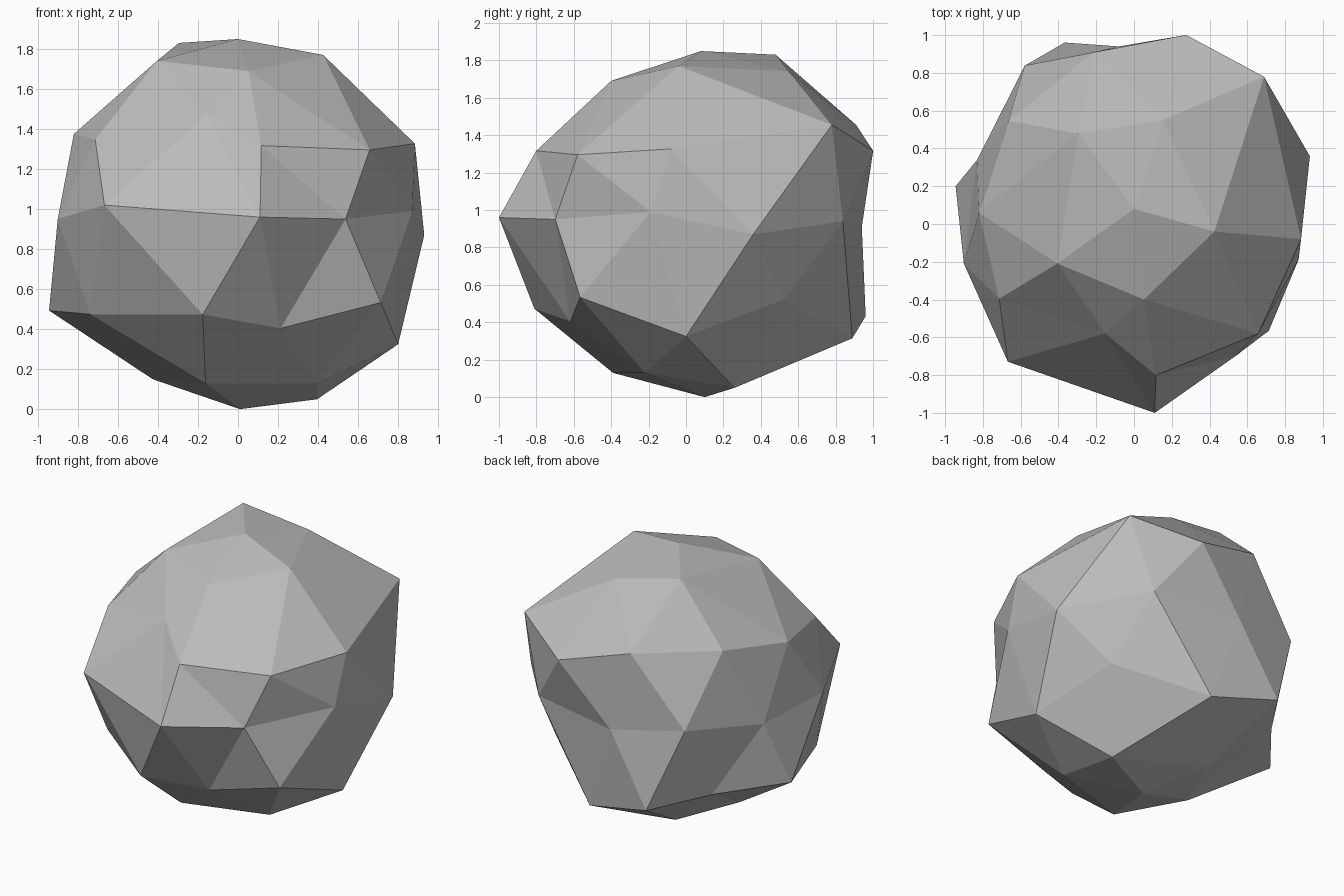
import bpy, bmesh, math
from mathutils import Vector

cube = bpy.data.objects.get("Cube")
if cube:
    bpy.data.objects.remove(cube, do_unlink=True)

# Stone colour
stone = bpy.data.materials.new("stone_grey")
stone.use_nodes = True
grey = (0.5, 0.5, 0.5, 1.0)
stone.diffuse_color = grey
stone.node_tree.nodes["Principled BSDF"].inputs["Base Color"].default_value = grey

# How far each point of a regular ball is pulled, in hundredths, ring by ring
# from the crown down, each ring counted anticlockwise from +x
crown = [(0, -2, -5)]
upper_cap = [(-10, -14, 2), (-1, -5, -1), (13, 7, 8), (2, 0, -1), (-11, 0, -6)]
upper_edges = [(0, 18, 3), (5, 0, 3), (3, -4, -5), (11, 13, 5), (-3, -18, -13)]
upper_corners = [(-1, -18, -2), (0, 5, -3), (6, -8, 11), (1, 3, 0), (-16, -5, -3)]
waist_back = [(-2, -5, -3), (-5, -7, 4), (-8, -16, 1), (1, -7, 9), (12, -7, 2)]
waist_front = [(5, 0, 5), (-8, -2, 12), (11, -10, 6), (-5, 1, 5), (-8, 2, 9)]
lower_corners = [(-10, -10, 7), (-9, 1, -2), (-5, 10, 4), (10, -6, 2), (-1, -14, 8)]
lower_edges = [(-5, -10, -5), (-15, -2, -6), (7, 0, 10), (-5, 3, 10), (-5, 9, 3)]
lower_cap = [(-3, -15, 0), (-6, -17, 8), (10, -8, 10), (0, 1, 8), (-3, -1, 8)]
foot = [(1, 0, 10)]
pulls = (crown + upper_cap + upper_edges + upper_corners + waist_back + waist_front
         + lower_corners + lower_edges + lower_cap + foot)


def ring_order(vert):
    """Sort from the top down, then around the upright axis."""
    angle = math.atan2(vert.co.y, vert.co.x)
    return (-round(vert.co.z, 2), (angle + 0.1) % math.tau)


# Boulder: a coarse ball with every corner pulled out of true
bm = bmesh.new()
bmesh.ops.create_icosphere(bm, subdivisions=2, radius=1.0)
centre = Vector((0, 0.1, 0.9))
for vert, pull in zip(sorted(bm.verts, key=ring_order), pulls):
    vert.co += centre + Vector(pull) / 100
bmesh.ops.recalc_face_normals(bm, faces=bm.faces)

mesh = bpy.data.meshes.new("boulder")
bm.to_mesh(mesh)
bm.free()
mesh.materials.append(stone)
boulder = bpy.data.objects.new("boulder", mesh)
bpy.context.collection.objects.link(boulder)
